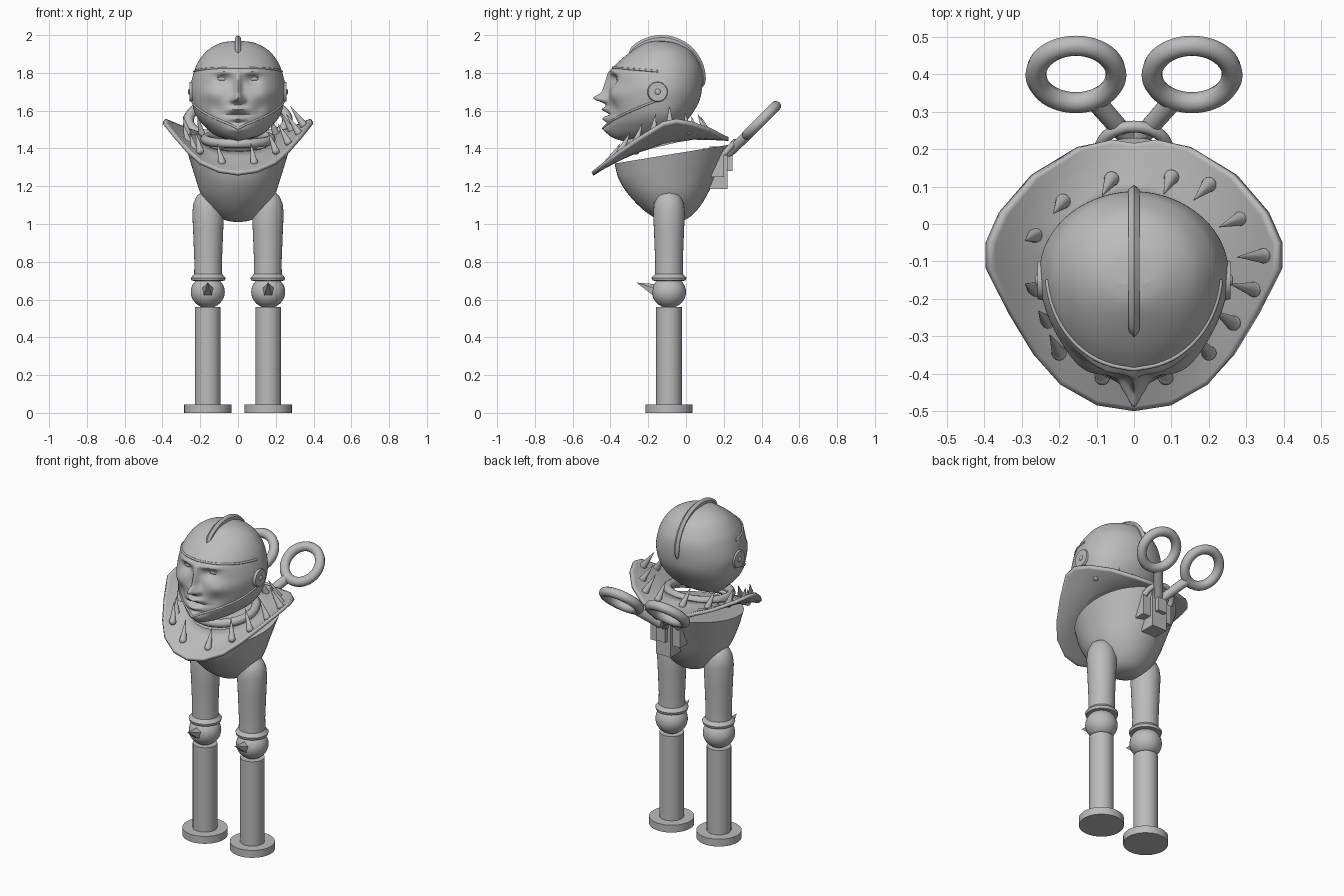
import bpy, bmesh, math
from math import sin, cos, pi, exp, radians
from mathutils import Vector

if "Cube" in bpy.data.objects:
    bpy.data.objects.remove(bpy.data.objects["Cube"])

grey = bpy.data.materials.new("plain grey")
grey.use_nodes = True
grey.diffuse_color = (0.5, 0.5, 0.5, 1)
grey.node_tree.nodes["Principled BSDF"].inputs["Base Color"].default_value = (0.5, 0.5, 0.5, 1)


def finish(name, bm, angle=35):
    bmesh.ops.recalc_face_normals(bm, faces=bm.faces[:])
    me = bpy.data.meshes.new(name)
    bm.to_mesh(me)
    bm.free()
    ob = bpy.data.objects.new(name, me)
    bpy.context.collection.objects.link(ob)
    me.materials.append(grey)
    bpy.ops.object.select_all(action='DESELECT')
    ob.select_set(True)
    bpy.context.view_layer.objects.active = ob
    bpy.ops.object.shade_smooth_by_angle(angle=radians(angle))
    return ob


def loft(name, rings, closed=True, caps=True, angle=35):
    """Skin a list of equal-length point rings."""
    bm = bmesh.new()
    vs = [[bm.verts.new(p) for p in ring] for ring in rings]
    n = len(vs[0])
    for a, b in zip(vs, vs[1:]):
        for i in range(n if closed else n - 1):
            j = (i + 1) % n
            bm.faces.new((a[i], a[j], b[j], b[i]))
    if caps:
        bm.faces.new(vs[0])
        bm.faces.new(vs[-1])
    bmesh.ops.remove_doubles(bm, verts=bm.verts[:], dist=1e-5)
    return finish(name, bm, angle)


def lathe(name, profile, x, y, n=32):
    return loft(name, [[(x + r * cos(2 * pi * i / n), y + r * sin(2 * pi * i / n), z)
                        for i in range(n)] for r, z in profile])


def cone(name, base, tip, r1, r2=0.0, n=12):
    base, tip = Vector(base), Vector(tip)
    d = tip - base
    bm = bmesh.new()
    bmesh.ops.create_cone(bm, cap_ends=True, segments=n, radius1=r1, radius2=r2, depth=d.length)
    bmesh.ops.transform(bm, matrix=d.to_track_quat('Z', 'Y').to_matrix().to_4x4(), verts=bm.verts[:])
    bmesh.ops.translate(bm, vec=(base + tip) / 2, verts=bm.verts[:])
    return finish(name, bm)


def ball(name, loc, size):
    bm = bmesh.new()
    bmesh.ops.create_uvsphere(bm, u_segments=32, v_segments=20, radius=1)
    bmesh.ops.scale(bm, vec=size, verts=bm.verts[:])
    bmesh.ops.translate(bm, vec=loc, verts=bm.verts[:])
    return finish(name, bm)


def box(name, lo, hi):
    lo, hi = Vector(lo), Vector(hi)
    bm = bmesh.new()
    bmesh.ops.create_cube(bm, size=1)
    bmesh.ops.scale(bm, vec=hi - lo, verts=bm.verts[:])
    bmesh.ops.translate(bm, vec=(lo + hi) / 2, verts=bm.verts[:])
    return finish(name, bm)


def tube(name, pts, r, cyclic=False):
    cu = bpy.data.curves.new(name, 'CURVE')
    cu.dimensions = '3D'
    cu.bevel_depth, cu.bevel_resolution, cu.use_fill_caps = r, 3, True
    sp = cu.splines.new('POLY')
    sp.points.add(len(pts) - 1)
    for p, q in zip(sp.points, pts):
        p.co = (*q, 1)
    sp.use_cyclic_u = cyclic
    cu.materials.append(grey)
    ob = bpy.data.objects.new(name, cu)
    bpy.context.collection.objects.link(ob)
    return ob


def spline(rows, t):
    """Smooth interpolation through table rows."""
    i = min(int(t), len(rows) - 2)
    f = t - i
    p = [rows[max(0, min(len(rows) - 1, i + k))] for k in (-1, 0, 1, 2)]
    return [b + .5 * f * (c - a + f * (2 * a - 5 * b + 4 * c - d + f * (3 * (b - c) + d - a)))
            for a, b, c, d in zip(*p)]


# Legs
LEG_Y = -0.09
thigh = [(0, .695), (.088, .70), (.092, .715), (.074, .735), (.073, .8), (.079, .95),
         (.084, 1.06), (.078, 1.11), (.06, 1.15), (.03, 1.17), (0, 1.175)]
for side, s in (("left", 1), ("right", -1)):
    x = .16 * s
    lathe(side + "_foot", [(.125, 0), (.125, .045)], x, LEG_Y, 40)
    lathe(side + "_shin", [(.068, .045), (.068, .56)], x, LEG_Y)
    ball(side + "_knee", (x, LEG_Y, .64), (.09, .09, .085))
    lathe(side + "_thigh", thigh, x - .002 * s, LEG_Y)
    cone(side + "_knee_spike", (x, -.15, .642), (x, -.262, .69), .04, 0, 5)

# Torso: tilted bowl; front y, front z, back y, back z, half width
bowl = [(-.07, 1.01, -.07, 1.01, 0), (-.14, 1.02, 0, 1.025, .075), (-.22, 1.07, .06, 1.075, .14),
        (-.30, 1.15, .115, 1.16, .195), (-.355, 1.235, .17, 1.28, .23), (-.378, 1.32, .23, 1.42, .265)]
rings = []
for k in range(26):
    fy, fz, by, bz, w = spline(bowl, k / 5)
    rings.append([(w * sin(a), (fy + by) / 2 + (by - fy) / 2 * cos(a), (fz + bz) / 2 + (bz - fz) / 2 * cos(a))
                  for a in [2 * pi * i / 48 for i in range(48)]])
loft("torso_bowl", rings)

# Collar: saddle-shaped plate with a raised rim
half = [(0, -.495, 1.265), (.1, -.48, 1.28), (.2, -.425, 1.325), (.265, -.35, 1.385), (.33, -.24, 1.46),
        (.39, -.12, 1.535), (.39, -.05, 1.55), (.355, .03, 1.535), (.27, .13, 1.50),
        (.15, .205, 1.46), (.06, .225, 1.45), (0, .215, 1.45)]
outline = half + [(-x, y, z) for x, y, z in half[-2:0:-1]]


def collar_point(p, f):
    """Point between the inner opening (0) and the rim (1)."""
    a = math.atan2(p[0], -(p[1] + .12))
    inner = Vector((.18 * sin(a), -.12 - .19 * cos(a), 1.425 - .045 * cos(a)))
    q = inner.lerp(Vector(p), f)
    q.z -= .02 * sin(pi * f) * abs(sin(a))
    return q


collar = loft("collar", [[collar_point(p, f) for p in outline] for f in (0, .25, .5, .75, .93, 1)], caps=False)
mod = collar.modifiers.new("thickness", 'SOLIDIFY')
mod.thickness, mod.offset = .02, 0
loop = [2 * pi * i / 48 for i in range(48)]
tube("neck_band", [(.175 * sin(a), -.13 - .175 * cos(a), 1.45 - .025 * cos(a)) for a in loop], .025, True)

# Collar spikes
right = [(.1, .125), (.2, .105), (.285, .015), (.345, -.085), (.32, -.175), (.265, -.265), (.2, -.345), (.085, -.41)]
left = [(-.06, .12), (-.19, .06), (-.265, -.03), (-.265, -.175), (-.23, -.265), (-.2, -.345), (-.085, -.41)]


def collar_height(x, y):
    pts = [collar_point(p, f) for p in outline for f in (.2, .4, .6, .8, 1)]
    return min(pts, key=lambda q: (q.x - x) ** 2 + (q.y - y) ** 2).z


for x, y in right + left:
    z = collar_height(x, y)
    dx = -.2 * x if x > 0 else -.025
    base = Vector((x, y, z + .012))
    ball("spike_base", base, (.02, .02, .02))
    cone("collar_spike", base, (x + dx, y - .2 * (y + .1), z + .11), .02, .001)

# Head: z, half width, front y, back y
levels = [(1.44, .0, -.34, -.2), (1.465, .11, -.40, -.1), (1.52, .18, -.425, -.02), (1.58, .225, -.42, .03),
          (1.65, .245, -.415, .07), (1.72, .252, -.405, .085), (1.80, .235, -.40, .085), (1.86, .21, -.355, .065),
          (1.92, .16, -.28, .02), (1.96, .085, -.21, -.06), (1.97, 0, -.14, -.14)]
# Facial relief: x, z, spread x, spread z, amount
relief = [(0, 1.665, .026, .022, .06), (0, 1.70, .018, .045, .03), (0, 1.76, .016, .05, .018),
          (.028, 1.655, .014, .014, .018), (.075, 1.765, .04, .028, -.03), (.08, 1.805, .06, .014, .014),
          (.14, 1.69, .06, .045, .022), (.11, 1.61, .035, .04, -.012), (0, 1.607, .045, .013, .028),
          (0, 1.58, .06, .007, -.018), (0, 1.558, .04, .013, .02), (0, 1.535, .06, .010, -.008),
          (0, 1.50, .05, .022, .018)]


def head_point(a, t, out=0.0):
    z, w, f, b = spline(levels, t)
    w = max(w, 0)
    mid = max(f, min(-.13, b - .05)) if w else (f + b) / 2
    c = cos(a)
    x, y = (w + out) * sin(a), mid + c * ((f - out - mid) if c > 0 else -(b + out - mid))
    if c > 0:
        for rx, rz, sx, sz, k in relief:
            for m in ((1, -1) if rx else (1,)):
                y -= k * min(1, 2 * c) * exp(-((x - m * rx) / sx) ** 2 - ((z - rz) / sz) ** 2)
    return Vector((x, y, z))


around = [u - .5 * sin(u) for u in [2 * pi * i / 128 for i in range(128)]]
loft("head", [[head_point(a, k / 10) for a in around] for k in range(101)], angle=50)

# Hood edges across the brow and along the jaw
sweep = [-1.5 + 3 * i / 60 for i in range(61)]
tube("brow_edge", [head_point(a, 6.1 + .35 * cos(a)) for a in sweep], .006)
tube("jaw_edge", [head_point(a, 1.75 + 1.55 * abs(a)) for a in sweep], .006)
for side, s in (("left", 1), ("right", -1)):
    eye = head_point(s * .345, 5.6)
    ball(side + "_eye", eye + Vector((0, .004, 0)), (.03, .012, .012))
    tube(side + "_eyelid", [eye + Vector((.038 * k / 4, -.006 + .0008 * k * k, .013 - .0009 * k * k))
                            for k in range(-4, 5)], .004)
    cone(side + "_ear_plate", (s * .225, -.15, 1.70), (s * .258, -.15, 1.70), .06, .05, 24)
    ball(side + "_ear_rivet", (s * .258, -.15, 1.70), (.007, .015, .015))

# Crest over the skull
rings = []
for i in range(41):
    a = radians(145 - 160 * i / 40)
    k = min(1, 4 * sin(pi * i / 40)) ** .5
    w = .002 + .013 * k
    rings.append([(x, -.13 + r * cos(a), 1.765 + r * sin(a))
                  for x, r in ((0, .205 + .03 * k), (w, .20 + .022 * k), (w, .17), (-w, .17), (-w, .20 + .022 * k))])
loft("crest", rings)

# Back bracket
box("bracket_wide", (-.1, .09, 1.25), (.1, .20, 1.40))
box("bracket_tall", (-.05, .125, 1.185), (.05, .22, 1.41))
box("bracket_key", (-.03, .19, 1.28), (.03, .245, 1.37))
arch = [pi * i / 24 for i in range(25)]
tube("bracket_arch", [(.09 * cos(a), .2 + .06 * sin(a), 1.37 + .065 * sin(a)) for a in arch], .016)

# Scissor handles, slanting up and back
for side, s in (("left", 1), ("right", -1)):
    tube(side + "_handle_ring", [(s * .155 + .107 * cos(a), .40 + .076 * sin(a), 1.548 + .076 * sin(a))
                                 for a in loop], .028, True)
    cone(side + "_handle_shank", (-s * .01, .20, 1.35), (s * .10, .325, 1.472), .024, .027, 16)
